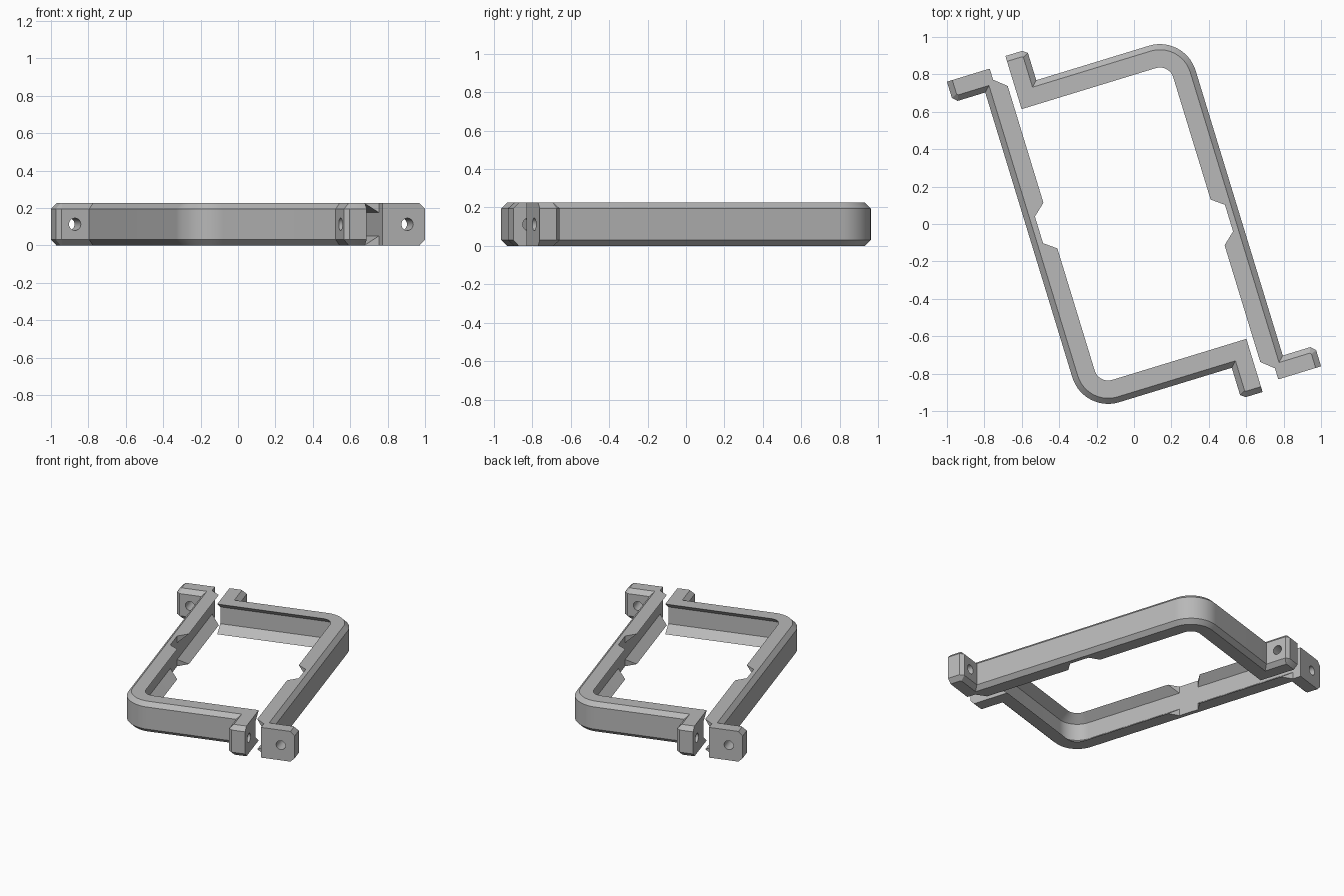
import bpy, bmesh
from math import radians, cos, sin, pi
from mathutils import Vector, Matrix

cube = bpy.data.objects.get("Cube")
if cube:
    bpy.data.objects.remove(cube, do_unlink=True)

HEIGHT, CHAMFER, LIP = 0.225, 0.03, 0.05
TILT = radians(17)
CENTRE = Vector((-0.355, -0.688))     # centre of the rounded corner
R_OUT, R_LIP, R_GROOVE = 0.2, 0.075, 0.14

grey = bpy.data.materials.new("plain grey")
grey.use_nodes = True
grey.diffuse_color = (0.48, 0.48, 0.48, 1)
grey.node_tree.nodes["Principled BSDF"].inputs["Base Color"].default_value = grey.diffuse_color


def arc(radius, start, end, steps=14):
    angles = [radians(start + (end - start) * i / steps) for i in range(steps + 1)]
    return [CENTRE + radius * Vector((cos(a), sin(a))) for a in angles]


def inset(path, dist):
    """Shift an open path to its material side with mitred corners."""
    out = []
    for i, p in enumerate(path):
        dirs = []
        if i > 0:
            dirs.append((p - path[i - 1]).normalized())
        if i < len(path) - 1:
            dirs.append((path[i + 1] - p).normalized())
        normals = [Vector((d.y, -d.x)) for d in dirs]
        mid = sum(normals, Vector((0, 0))).normalized()
        out.append(p + mid * dist / mid.dot(normals[0]))
    return out


def vecs(*points):
    return [Vector(p) for p in points]


# Outer outline: short-side tab, rounded corner, long-side tab
outer = (vecs((0.395, -1.06), (0.3, -1.06), (0.275, -1.04), (0.275, -0.888))
         + arc(R_OUT, 270, 180)
         + vecs((-0.555, 0.905), (-0.71, 0.905), (-0.734, 0.93), (-0.734, 1.02)))
outer_top = inset(outer, CHAMFER)

# Inner outline at the lip edges and at the floor of the groove
lip_x, floor_x = CENTRE.x - R_LIP, CENTRE.x - R_GROOVE
end = [(floor_x, 1.02), (floor_x, 0.958)]
notch = [0.25, 0.193, 0.044, -0.005]
lip = (vecs(*end, (lip_x, 0.903), (lip_x, notch[0]), (floor_x, notch[1]),
            (floor_x, notch[2]), (lip_x, notch[3]))
       + arc(R_LIP, 180, 270) + vecs((0.395, CENTRE.y - R_LIP)))
groove = (vecs(*end, end[1], (floor_x, notch[1]), (floor_x, notch[1]),
               (floor_x, notch[2]), (floor_x, notch[2]))
          + arc(R_GROOVE, 180, 270) + vecs((0.395, CENTRE.y - R_GROOVE)))


def ring(z):
    edge = min(z, HEIGHT - z)
    f = min(edge / CHAMFER, 1)
    g = min(edge / LIP, 1)
    pts = [a.lerp(b, f) for a, b in zip(outer_top, outer)]
    pts += [a.lerp(b, g) for a, b in zip(lip, groove)]
    return [(p.x, p.y, z) for p in pts]


def frame_mesh():
    bm = bmesh.new()
    levels = [0, CHAMFER, LIP, HEIGHT - LIP, HEIGHT - CHAMFER, HEIGHT]
    rings = [[bm.verts.new(p) for p in ring(z)] for z in levels]
    for low, high in zip(rings, rings[1:]):
        for i in range(len(low)):
            j = (i + 1) % len(low)
            bm.faces.new((low[i], low[j], high[j], high[i]))
    bm.faces.new(rings[0])
    bm.faces.new(rings[-1])
    bmesh.ops.remove_doubles(bm, verts=bm.verts, dist=0.0001)
    bmesh.ops.recalc_face_normals(bm, faces=bm.faces)
    mesh = bpy.data.meshes.new("clamp_half")
    bm.to_mesh(mesh)
    bm.free()
    mesh.materials.append(grey)
    return mesh


def add(name, mesh):
    obj = bpy.data.objects.new(name, mesh)
    bpy.context.collection.objects.link(obj)
    return obj


def bolt_cutter(name, centre, axis):
    bm = bmesh.new()
    turn = Matrix.Rotation(pi / 2, 4, axis)
    bmesh.ops.create_cone(bm, cap_ends=True, segments=24, radius1=0.033, radius2=0.033,
                          depth=0.3, matrix=Matrix.Translation(centre) @ turn)
    mesh = bpy.data.meshes.new(name)
    bm.to_mesh(mesh)
    bm.free()
    mesh.materials.append(grey)
    obj = add(name, mesh)
    obj.hide_render = True
    return obj


# First half with a bolt hole through each tab
front = add("front_clamp_half", frame_mesh())
cutters = [bolt_cutter("short_tab_cutter", (0.335, -0.976, HEIGHT / 2), 'Y'),
           bolt_cutter("long_tab_cutter", (-0.635, 0.96, HEIGHT / 2), 'X')]
for cutter in cutters:
    mod = front.modifiers.new("bolt_hole", 'BOOLEAN')
    mod.operation, mod.solver, mod.object = 'DIFFERENCE', 'EXACT', cutter
graph = bpy.context.evaluated_depsgraph_get()
drilled = bpy.data.meshes.new_from_object(front.evaluated_get(graph))
front.modifiers.clear()
front.data = drilled
for cutter in cutters:
    bpy.data.objects.remove(cutter, do_unlink=True)

bpy.ops.object.select_all(action='DESELECT')
front.select_set(True)
bpy.context.view_layer.objects.active = front
bpy.ops.object.shade_smooth_by_angle(angle=radians(30))

# Second half is the same part turned half way round
front.rotation_euler.z = TILT
back = add("back_clamp_half", front.data)
back.rotation_euler.z = TILT + pi
